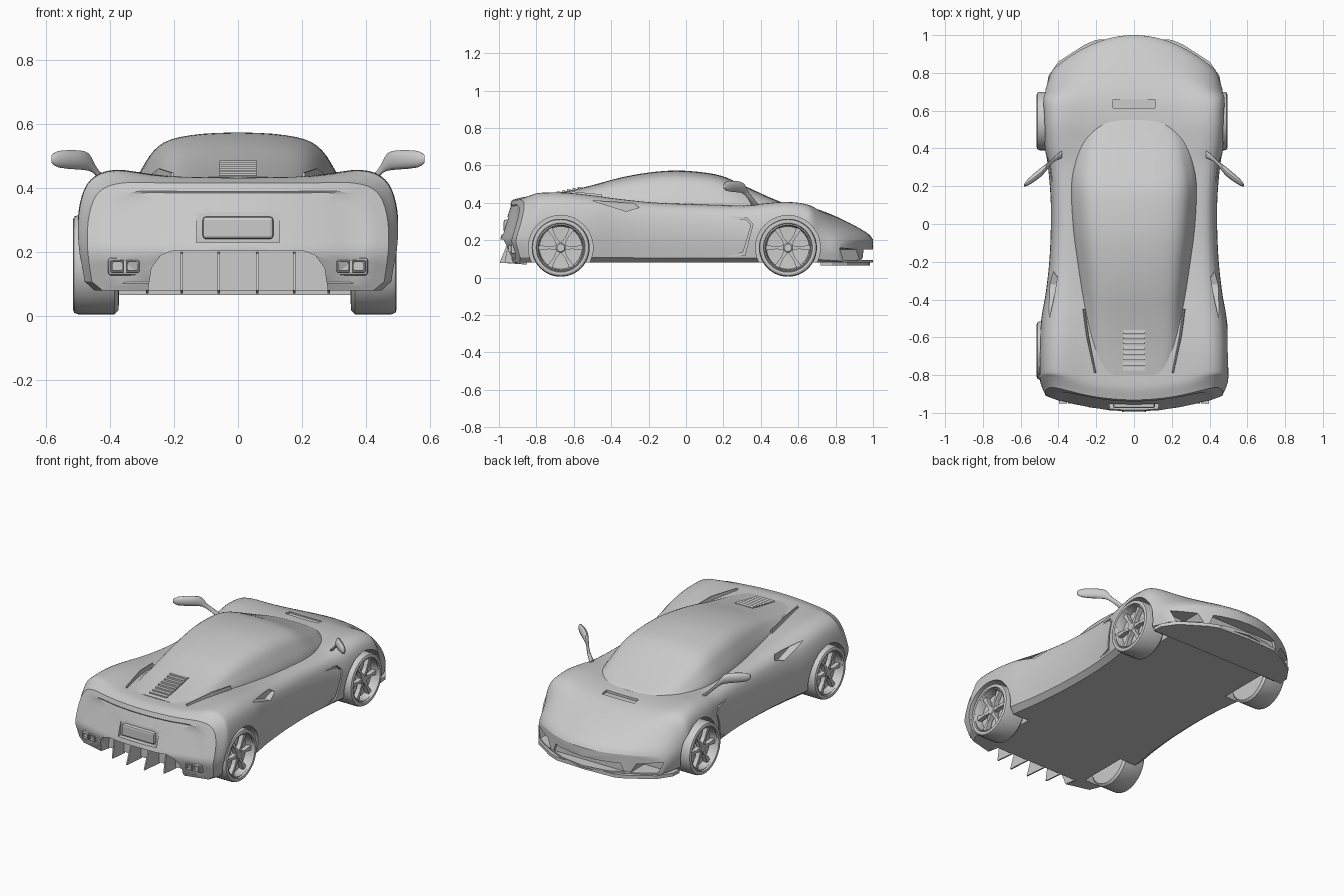
import bpy, bmesh, math

if "Cube" in bpy.data.objects:
    bpy.data.objects.remove(bpy.data.objects["Cube"])


def build(name, verts, faces, smooth=True):
    me = bpy.data.meshes.new(name)
    me.from_pydata(verts, [], faces)
    bm = bmesh.new()
    bm.from_mesh(me)
    bmesh.ops.recalc_face_normals(bm, faces=bm.faces)
    bm.to_mesh(me)
    bm.free()
    ob = bpy.data.objects.new(name, me)
    bpy.context.collection.objects.link(ob)
    if smooth:
        shade(ob)
    return ob


def activate(ob):
    bpy.ops.object.select_all(action='DESELECT')
    ob.select_set(True)
    bpy.context.view_layer.objects.active = ob


def shade(ob):
    activate(ob)
    bpy.ops.object.shade_smooth_by_angle(angle=math.radians(32))


def loft(name, rings, smooth=True):
    n = len(rings[0])
    verts = [p for r in rings for p in r]
    faces = [(i * n + j, i * n + (j + 1) % n, (i + 1) * n + (j + 1) % n, (i + 1) * n + j)
             for i in range(len(rings) - 1) for j in range(n)]
    faces += [tuple(range(n)), tuple(range(len(verts) - n, len(verts)))]
    return build(name, verts, faces, smooth)


def prism(name, pts, axis, a, b):
    put = {'x': lambda p, t: (t, p[0], p[1]), 'y': lambda p, t: (p[0], t, p[1]),
           'z': lambda p, t: (p[0], p[1], t)}[axis]
    return loft(name, [[put(p, a) for p in pts], [put(p, b) for p in pts]], False)


def box(name, x, y, z, bevel=0.0):
    ob = prism(name, [(x[0], z[0]), (x[1], z[0]), (x[1], z[1]), (x[0], z[1])], 'y', *y)
    if bevel:
        m = ob.modifiers.new("bevel", 'BEVEL')
        m.width, m.segments = bevel, 2
    return ob


def spline(pts, n):
    out = []
    for i in range(len(pts) - 1):
        p0, p1, p2, p3 = pts[max(i - 1, 0)], pts[i], pts[i + 1], pts[min(i + 2, len(pts) - 1)]
        for k in range(n):
            t = k / n
            out.append(tuple(b + .5 * t * (c - a + t * (2 * a - 5 * b + 4 * c - d + t * (3 * (b - c) + d - a)))
                             for a, b, c, d in zip(p0, p1, p2, p3)))
    return out + [tuple(pts[-1])]


def both(half):
    return half + [(-p[0],) + tuple(p[1:]) for p in half[-2:0:-1]]


def cut(ob, cutter):
    activate(ob)
    m = ob.modifiers.new("cut", 'BOOLEAN')
    m.operation, m.solver, m.object = 'DIFFERENCE', 'EXACT', cutter
    bpy.ops.object.modifier_apply(modifier=m.name)
    bpy.data.objects.remove(cutter)


def smoothstep(t):
    t = min(max(t, 0), 1)
    return t * t * (3 - 2 * t)


# Body shell: y, half width, shoulder x, shoulder z, centre z
ZB = .08
stations = [(-1, .47, .36, .415, .415), (-.93, .495, .37, .44, .43), (-.8, .5, .38, .453, .43),
            (-.65, .5, .38, .455, .43), (-.5, .49, .37, .44, .42), (-.35, .465, .36, .42, .40),
            (-.15, .445, .35, .40, .39), (.1, .44, .345, .39, .385), (.3, .455, .36, .385, .38),
            (.42, .475, .37, .397, .38), (.54, .485, .38, .405, .385), (.66, .487, .38, .39, .375),
            (.76, .48, .37, .352, .345), (.88, .47, .36, .29, .29), (.97, .45, .33, .235, .238),
            (1, .43, .31, .20, .205)]


def section(w, xs, zs, zc):
    h = zs - ZB
    side = [(.97 * w, ZB + .08 * h), (w, ZB + .42 * h), (.985 * w, ZB + .72 * h),
            (xs + .65 * (w - xs), zs - .08 * h), (xs, zs), (.6 * xs, zs + .7 * (zc - zs)), (0, zc)]
    return both([(0, ZB), (.45 * w, ZB), (.9 * w, ZB)] + spline(side, 4))


def warp(x, y, z):
    f = smoothstep((y - .6) / .4)
    r = smoothstep((-.75 - y) / .25)
    return (x, y - .2 * f * (x / .45) ** 2 + r * (.1 * (x / .5) ** 2 + .32 * abs(z - .2)), z)


def end_rings(y, sec, zc, steps):
    return [[warp(x * s, y + dy, zc + (z - zc) * s) for x, z in sec] for s, dy in steps]


fine = spline(stations, 5)
rings = [[warp(x, s[0], z) for x, z in section(*s[1:])] for s in fine]
tail = end_rings(-1, section(*stations[0][1:]), .23,
                 [(.02, .005), (.15, .005), (.3, .005), (.5, .005), (.68, .005), (.83, .005), (.86, 0), (.93, 0)])
nose = end_rings(1, section(*stations[-1][1:]), .15,
                 [(.88, 0), (.75, 0), (.6, 0), (.4, 0), (.2, 0), (.02, 0)])
body = loft("body_shell", tail + rings + nose, False)

# Wheel wells, scoops and vents on both sides
AXLES = (-.67, .545)
for s in (-1, 1):
    for y in AXLES:
        circle = [(y + .173 * math.cos(a * math.pi / 24), .16 + .173 * math.sin(a * math.pi / 24))
                  for a in range(48)]
        cut(body, prism("well_cutter", circle, 'x', s * .335, s * .62))
    cut(body, prism("scoop_cutter", [(-.25, .375), (-.28, .398), (-.5, .412), (-.32, .355)], 'x', s * .405, s * .6))
    cut(body, prism("vent_cutter", [(.22, .322), (.32, .312), (.348, .28), (.305, .135), (.23, .117), (.23, .109),
                                    (.315, .12), (.358, .285), (.325, .322), (.22, .331)], 'x', s * .435, s * .6))
    cut(body, prism("intake_cutter", [(s * .27, .095), (s * .40, .095), (s * .425, .16), (s * .3, .15)],
                    'y', .79, 1.1))
# Diffuser tunnel, plate recess, front slot, hood vent
cut(body, prism("diffuser_cutter", [(-.285, .05), (.285, .05), (.27, .15), (.24, .19), (.2, .205),
                                    (-.2, .205), (-.24, .19), (-.27, .15)], 'y', -1.1, -.86))
cut(body, box("plate_cutter", (-.13, .13), (-1.1, -.952), (.23, .325)))
cut(body, prism("slot_cutter", [(-.24, .095), (.24, .095), (.22, .15), (-.22, .15)], 'y', .93, 1.1))
cut(body, box("hood_cutter", (-.11, .11), (.615, .66), (.368, .5)))
shade(body)

# Cabin: y, base half width, base z, top z
cab = [(.56, .11, .36, .375), (.54, .19, .36, .392), (.45, .275, .365, .428), (.3, .32, .375, .497),
       (.2, .333, .38, .541), (.1, .332, .38, .562), (-.05, .322, .38, .573), (-.2, .302, .385, .562),
       (-.35, .28, .395, .535), (-.5, .258, .405, .495), (-.65, .235, .412, .46), (-.8, .2, .41, .434)]
shape = [(1, 0), (.97, .2), (.9, .45), (.8, .72), (.64, .89), (.35, .975), (0, 1)]
cabin_rings = []
for y, w, zb, zt in spline(cab, 4):
    half = [(0, y, zb - .04), (w, y, zb - .04)]
    half += [(w * u, y, zb + (zt - zb) * v) for u, v in spline(shape, 3)]
    cabin_rings.append(both(half))
loft("cabin", cabin_rings)

# Engine cover louvres
for i in range(8):
    y = -.56 - i * .028
    z = .483 - i * .0058
    prism("louvre", [(y, z - .012), (y, z), (y - .02, z + .002), (y - .02, z - .012)], 'x', -.058, .058)

# Front splitter
prism("front_splitter", both([(0, .985), (.2, .975), (.26, .95), (.4, .86), (.455, .78), (.46, .72), (0, .72)]),
      'z', .065, .085)

# Number plate, diffuser fins, exhausts
box("number_plate", (-.11, .11), (-.975, -.94), (.24, .31), .01)
for s in (-1, 1):
    for x in (.06, .175, .283):
        prism("diffuser_fin", [(-.85, .2), (-.95, .195), (-1 + x * x, .08), (-.85, .07)],
              'x', s * x - .004, s * x + .004)
    box("exhaust_surround", *[sorted((s * .3, s * .405)), (-.935, -.88), (.127, .182)], .008)
    for x in (.329, .376):
        tip = box("exhaust_tip", (s * x - .021, s * x + .021), (-.95, -.88), (.136, .174), .01)
        cut(tip, box("tip_cutter", (s * x - .015, s * x + .015), (-1, -.92), (.142, .168)))

# Rear buttress blades
for s in (-1, 1):
    loft("buttress", [[(s * (x + d), y, z) for d, z in ((-.012, .40), (.012, .40), (.003, t), (-.003, t))]
                      for x, y, t in ((.265, -.45, .445), (.245, -.6, .46), (.205, -.79, .447))], False)

# Door mirrors: x, y, z, y radius, z radius
path = [(.38, .37, .385, .02, .012), (.42, .345, .425, .014, .012), (.445, .32, .455, .013, .015),
        (.465, .30, .48, .019, .027), (.5, .268, .487, .024, .03), (.56, .222, .489, .018, .026),
        (.582, .205, .49, .006, .012)]
for s in (-1, 1):
    loft("door_mirror", [[(s * x, y + ry * math.cos(a * math.pi / 8), z + rz * math.sin(a * math.pi / 8))
                          for a in range(16)] for x, y, z, ry, rz in spline(path, 2)])

# Wheels: tyre and rim lathe, spokes, hub
tyre = [(-.07, .02), (-.072, .11), (-.07, .143), (-.058, .155), (.055, .155), (.068, .15), (.072, .14),
        (.07, .131), (.06, .128), (.064, .122), (.055, .118), (.02, .114), (.015, .02), (.015, .001)]
for s, cx in ((-1, -.443), (1, .423)):
    for y in AXLES:
        def ring(o, r, n=48):
            return [(cx + s * o, y + r * math.cos(a * 2 * math.pi / n), .16 + r * math.sin(a * 2 * math.pi / n))
                    for a in range(n)]
        loft("wheel", [ring(o, r) for o, r in tyre])
        loft("hub", [ring(.01, .028, 24), ring(.05, .028, 24), ring(.056, .02, 24)])
        for k in range(6):
            a = (k + .5) * math.pi / 3 + math.pi / 6
            c, d = math.cos(a), math.sin(a)
            quad = [(.015, -.014), (.06, -.007), (.12, -.014), (.12, .014), (.06, .007), (.015, .014)]
            prism("spoke", [(y + u * c - v * d, .16 + u * d + v * c) for u, v in quad],
                  'x', cx + s * .025, cx + s * .052)
